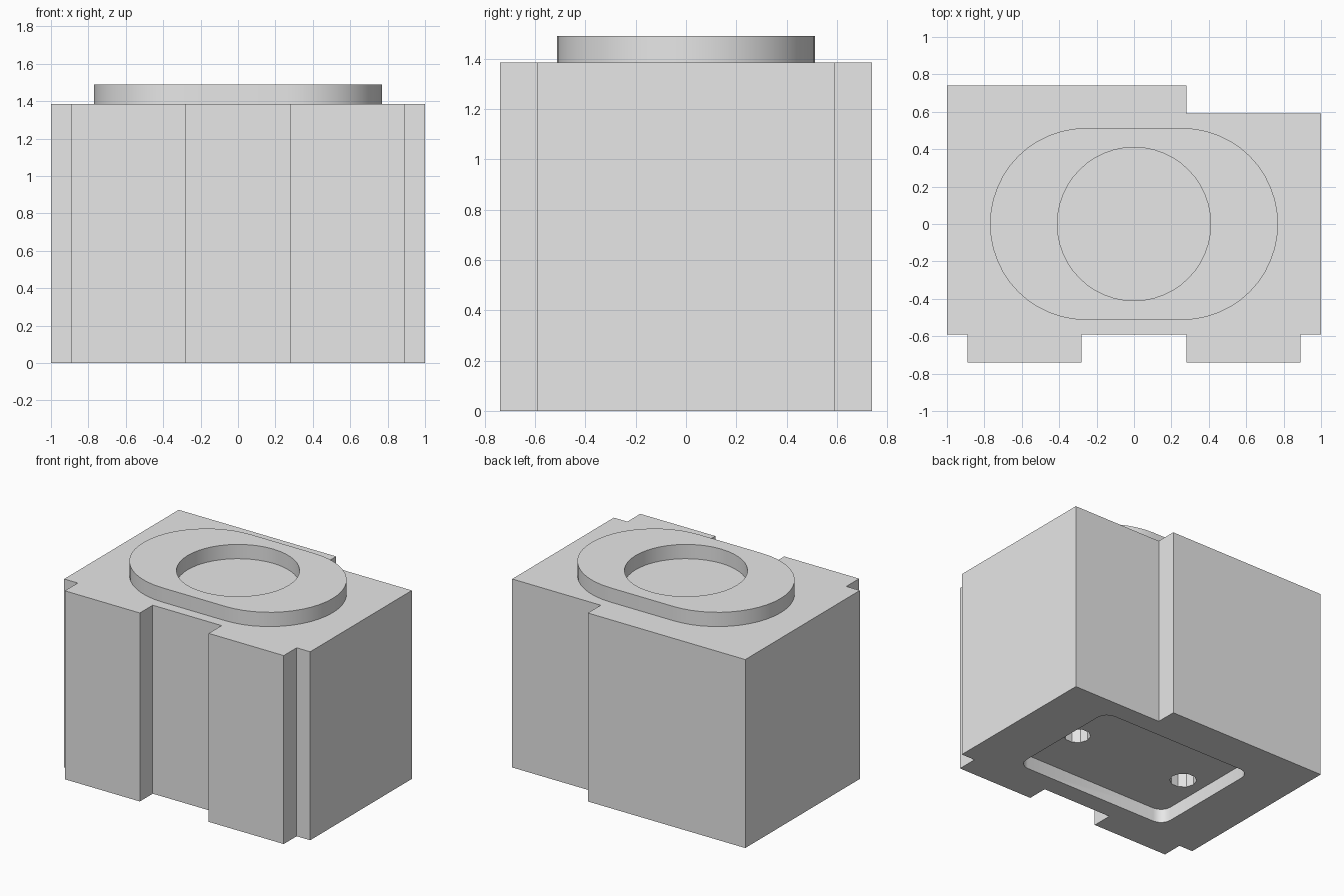
import bpy
import bmesh
from math import cos, sin, pi

cube = bpy.data.objects.get("Cube")
if cube:
    bpy.data.objects.remove(cube, do_unlink=True)

GREY = (0.8, 0.8, 0.8, 1.0)
grey = bpy.data.materials.new("light_grey")
grey.use_nodes = True
grey.diffuse_color = GREY
grey.node_tree.nodes["Principled BSDF"].inputs["Base Color"].default_value = GREY


def prism(name, outline, z0, z1):
    """Extrude a counter-clockwise xy outline from z0 to z1."""
    bm = bmesh.new()
    base = bm.faces.new([bm.verts.new((x, y, z0)) for x, y in outline])
    top = bmesh.ops.extrude_face_region(bm, geom=[base])["geom"]
    bmesh.ops.translate(bm, vec=(0, 0, z1 - z0),
                        verts=[v for v in top if isinstance(v, bmesh.types.BMVert)])
    bmesh.ops.recalc_face_normals(bm, faces=bm.faces)
    mesh = bpy.data.meshes.new(name)
    bm.to_mesh(mesh)
    bm.free()
    mesh.materials.append(grey)
    obj = bpy.data.objects.new(name, mesh)
    bpy.context.collection.objects.link(obj)
    return obj


def rounded(half_x, half_y, r, steps, cx=0.0, cy=0.0):
    """Rounded rectangle; becomes a stadium when r equals half_y."""
    pts = []
    for q, (sx, sy) in enumerate([(1, 1), (-1, 1), (-1, -1), (1, -1)]):
        for i in range(steps + 1):
            a = (q + i / steps) * pi / 2
            p = (cx + sx * (half_x - r) + r * cos(a), cy + sy * (half_y - r) + r * sin(a))
            if not pts or abs(p[0] - pts[-1][0]) + abs(p[1] - pts[-1][1]) > 1e-5:
                pts.append(p)
    if abs(pts[0][0] - pts[-1][0]) + abs(pts[0][1] - pts[-1][1]) < 1e-5:
        pts.pop()
    return pts


def circle(r, n, cx=0.0, cy=0.0):
    return [(cx + r * cos(2 * pi * i / n), cy + r * sin(2 * pi * i / n)) for i in range(n)]


def cut(target, cutter):
    """Subtract the cutter, then delete it."""
    cutter.hide_render = True
    mod = target.modifiers.new("cut", 'BOOLEAN')
    mod.operation, mod.solver, mod.object = 'DIFFERENCE', 'EXACT', cutter
    bpy.context.view_layer.objects.active = target
    bpy.ops.object.modifier_apply(modifier=mod.name)
    bpy.data.objects.remove(cutter, do_unlink=True)


HEIGHT = 1.385

# Block: front slot, notched front corners, stepped back corner
body = prism("body_block", [
    (-1, 0.74), (-1, -0.59), (-0.89, -0.59), (-0.89, -0.74),
    (-0.28, -0.74), (-0.28, -0.59), (0.28, -0.59), (0.28, -0.74),
    (0.89, -0.74), (0.89, -0.59), (1, -0.59), (1, 0.59),
    (0.28, 0.59), (0.28, 0.74)], 0, HEIGHT)

# Shallow underside recess with two blind holes
cut(body, prism("recess_cutter", rounded(0.625, 0.45, 0.08, 4), -0.1, 0.1))
for side in (-1, 1):
    cut(body, prism("hole_cutter", circle(0.09, 10, side * 0.46, -0.04), 0.05, 0.25))

# Raised oval collar with a round opening
collar = prism("top_collar", rounded(0.77, 0.513, 0.513, 12), HEIGHT - 0.02, 1.49)
cut(collar, prism("opening_cutter", circle(0.41, 48), HEIGHT - 0.1, 1.6))

# Smooth the curved walls, keep edges sharp
bpy.ops.object.select_all(action='DESELECT')
for obj in (body, collar):
    obj.select_set(True)
bpy.context.view_layer.objects.active = body
bpy.ops.object.shade_smooth_by_angle(angle=pi / 6)
